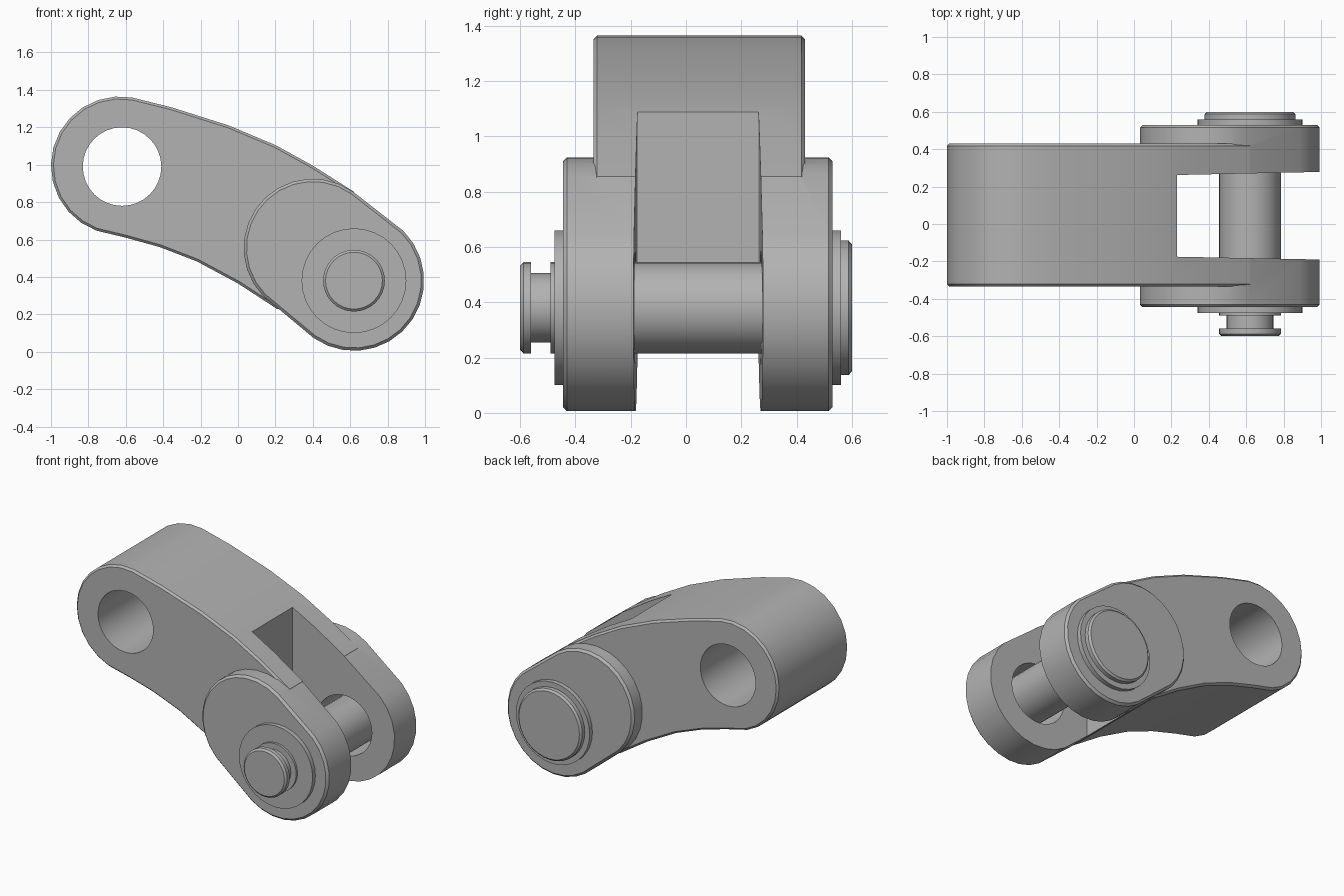
import bpy, bmesh
from math import sin, cos, radians, pi

old = bpy.data.objects.get("Cube")
if old:
    bpy.data.objects.remove(old)

grey = bpy.data.materials.new("plain grey")
grey.use_nodes = True
colour = (0.45, 0.45, 0.45, 1)
grey.diffuse_color = colour
grey.node_tree.nodes["Principled BSDF"].inputs["Base Color"].default_value = colour

PIN = (0.62, 0.38)       # pin axis in x, z
BORE = (-0.62, 0.99)     # plain bore axis in x, z


def arc(cx, cz, r, start, end, steps):
    angles = [radians(start + (end - start) * i / steps) for i in range(steps + 1)]
    return [(cx + r * cos(a), cz + r * sin(a)) for a in angles]


def make_object(name, bm):
    bmesh.ops.recalc_face_normals(bm, faces=bm.faces)
    mesh = bpy.data.meshes.new(name)
    bm.to_mesh(mesh)
    bm.free()
    mesh.materials.append(grey)
    ob = bpy.data.objects.new(name, mesh)
    bpy.context.collection.objects.link(ob)
    return ob


def plate(name, outline, y0, y1, chamfer):
    """Extrude an x-z outline along y and chamfer both rims."""
    bm = bmesh.new()
    face = bm.faces.new([bm.verts.new((x, y0, z)) for x, z in outline])
    new = bmesh.ops.extrude_face_region(bm, geom=[face])["geom"]
    for v in new:
        if isinstance(v, bmesh.types.BMVert):
            v.co.y = y1
    # the starting face may be kept or not, so the cap is made sure of
    bmesh.ops.holes_fill(bm, edges=[e for e in bm.edges if e.is_boundary])
    bmesh.ops.recalc_face_normals(bm, faces=bm.faces)
    rims = [e for e in bm.edges if abs(e.verts[0].co.y - e.verts[1].co.y) < 1e-5]
    bmesh.ops.bevel(bm, geom=rims, offset=chamfer, segments=1, affect='EDGES')
    return make_object(name, bm)


def lathe(name, centre, profile, sides=32):
    """Turn a (radius, y) profile about an axis along y."""
    bm = bmesh.new()
    rings = []
    for r, y in profile:
        rings.append([bm.verts.new((centre[0] + r * cos(2 * pi * i / sides), y,
                                    centre[1] + r * sin(2 * pi * i / sides)))
                      for i in range(sides)])
    for a, b in zip(rings, rings[1:]):
        for i in range(sides):
            j = (i + 1) % sides
            bm.faces.new((a[i], a[j], b[j], b[i]))
    bm.faces.new(rings[0])
    bm.faces.new(rings[-1])
    return make_object(name, bm)


def combine(target, other, operation):
    """Apply a boolean and discard the second object."""
    mod = target.modifiers.new("combine", 'BOOLEAN')
    mod.operation = operation
    mod.solver = 'EXACT'
    mod.object = other
    depsgraph = bpy.context.evaluated_depsgraph_get()
    mesh = bpy.data.meshes.new_from_object(target.evaluated_get(depsgraph))
    target.modifiers.clear()
    target.data = mesh
    bpy.data.objects.remove(other)


# Curved arm, ending inside the fork block
arm_outline = arc(-0.63, 0.995, 0.37, 80, 250, 12)
arm_outline += [(-0.6, 0.61), (-0.42, 0.56), (-0.22, 0.483), (0, 0.365), (0.21, 0.228),
                (0.5, 0.3), (0.7, 0.6), (0.62, 0.855), (0.4, 0.995), (0.2, 1.105),
                (-0.05, 1.21), (-0.35, 1.305)]
link = plate("link_arm", arm_outline, -0.335, 0.43, 0.013)

# Wider fork block with a rounded shoulder and a rounded tip
fork_outline = arc(0.4, 0.555, 0.37, 55, 237, 14) + arc(*PIN, 0.375, 235, 405, 13)
fork = plate("fork", fork_outline, -0.445, 0.53, 0.015)
combine(link, fork, 'UNION')

# Slightly flared slot between the fork cheeks
bm = bmesh.new()
slot_plan = [(0.23, -0.175), (1.2, -0.194), (1.2, 0.283), (0.23, 0.262)]
low = [bm.verts.new((x, y, -0.5)) for x, y in slot_plan]
high = [bm.verts.new((x, y, 1.8)) for x, y in slot_plan]
bm.faces.new(low)
bm.faces.new(high)
for i in range(4):
    j = (i + 1) % 4
    bm.faces.new((low[i], low[j], high[j], high[i]))
combine(link, make_object("slot_cutter", bm), 'DIFFERENCE')

# Bores through the arm end and the fork cheeks
for centre, radius in ((BORE, 0.21), (PIN, 0.205)):
    bore = lathe("bore_cutter", centre, [(radius, -0.9), (radius, 0.9)])
    combine(link, bore, 'DIFFERENCE')

# Washers on both outer cheeks
front_washer = lathe("front_washer", PIN, [(0.28, -0.475), (0.28, -0.44)])
back_washer = lathe("back_washer", PIN, [(0.28, 0.525), (0.28, 0.56)])

# Pin with grooved front end and wide back head
pin = lathe("pin", PIN, [
    (0.152, -0.6), (0.165, -0.588), (0.165, -0.56), (0.125, -0.56), (0.125, -0.49),
    (0.165, -0.49), (0.165, 0.555), (0.243, 0.555), (0.243, 0.588), (0.23, 0.6)])

# Smooth the curved walls, keep the rims sharp
bpy.ops.object.select_all(action='DESELECT')
for ob in (link, front_washer, back_washer, pin):
    ob.select_set(True)
bpy.context.view_layer.objects.active = link
bpy.ops.object.shade_smooth_by_angle(angle=radians(30))
